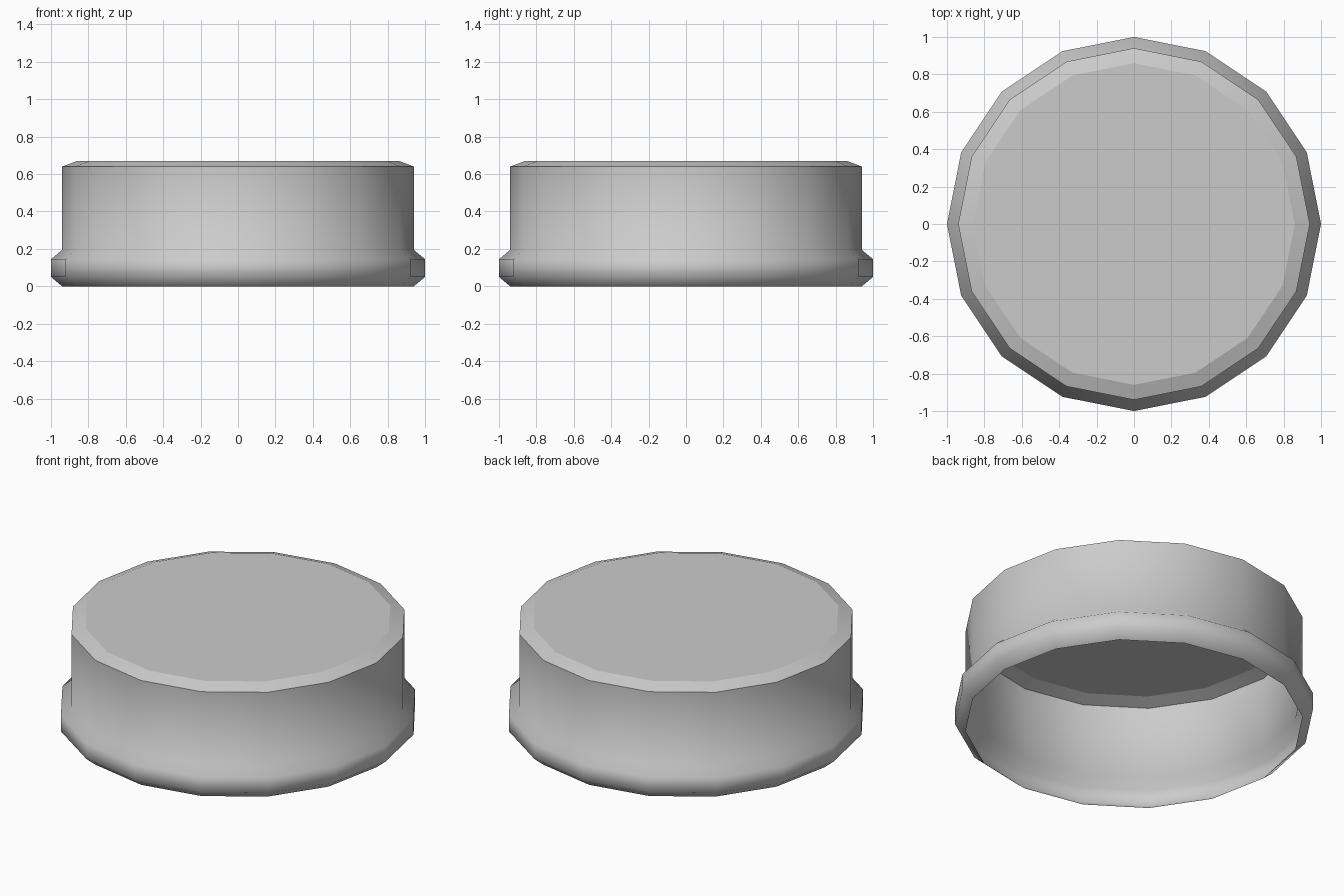
import bpy, bmesh, math

if "Cube" in bpy.data.objects:
    bpy.data.objects.remove(bpy.data.objects["Cube"])

SIDES = 16
# Radius and height, from the open bottom lip up to the top bevel
PROFILE = [(0.94, 0.0), (1.0, 0.05), (1.0, 0.145), (0.94, 0.195),
           (0.94, 0.64), (0.86, 0.67)]

bm = bmesh.new()

# One ring of vertices per profile point
rings = []
for r, z in PROFILE:
    rings.append([bm.verts.new((r * math.cos(2 * math.pi * i / SIDES),
                                r * math.sin(2 * math.pi * i / SIDES), z))
                  for i in range(SIDES)])

# Thin outer wall with bulging lip, open at the bottom
for low, high in zip(rings, rings[1:]):
    for i in range(SIDES):
        j = (i + 1) % SIDES
        bm.faces.new((low[i], low[j], high[j], high[i])).smooth = True

# Flat top disc
bm.faces.new(rings[-1])

# Crisp edges around the top bevel
for ring in rings[-2:]:
    for i in range(SIDES):
        bm.edges.get((ring[i], ring[(i + 1) % SIDES])).smooth = False

mesh = bpy.data.meshes.new("round_cap")
bm.to_mesh(mesh)
bm.free()
cap = bpy.data.objects.new("round_cap", mesh)
bpy.context.collection.objects.link(cap)
